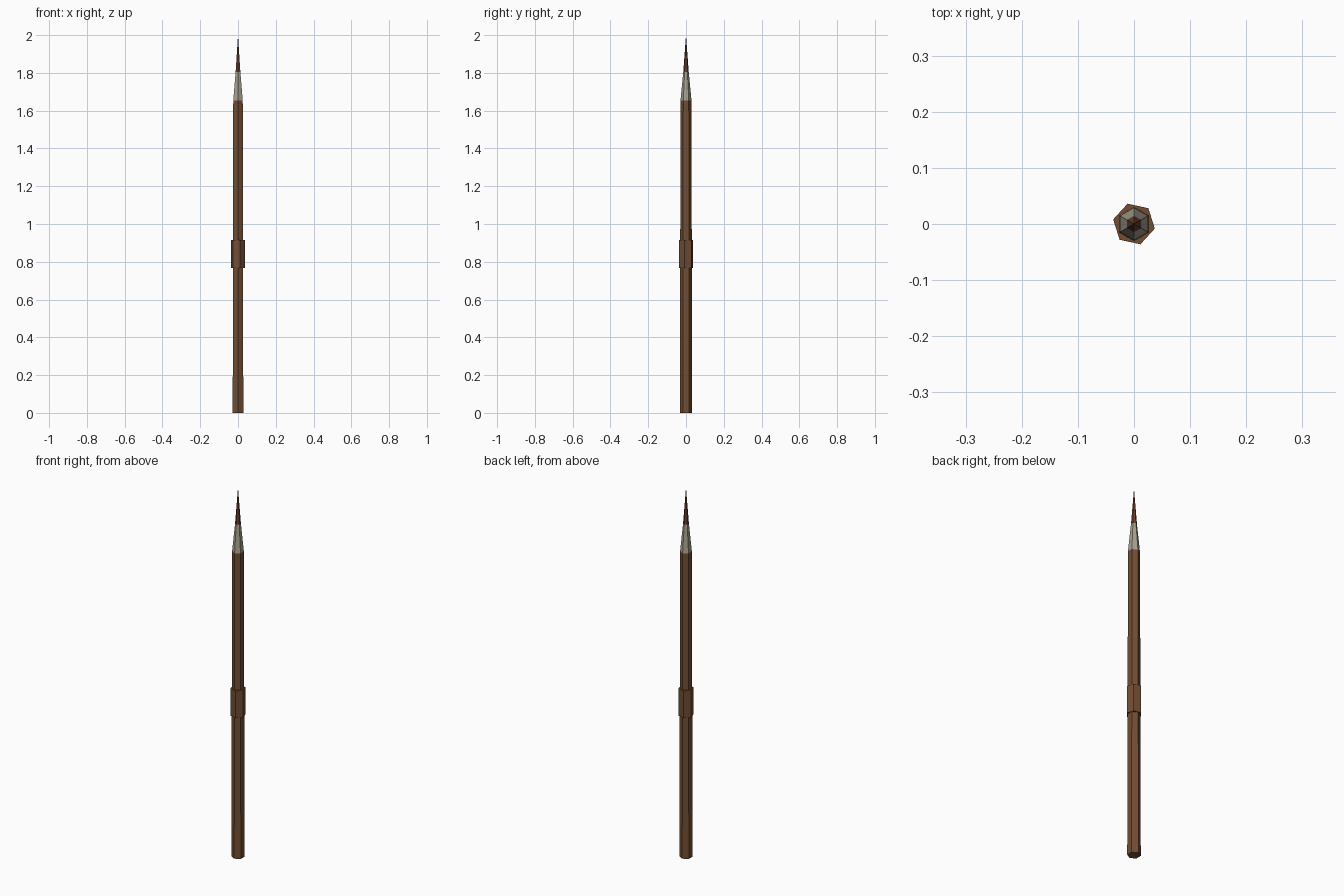
import bpy, bmesh, math

if "Cube" in bpy.data.objects:
    bpy.data.objects.remove(bpy.data.objects["Cube"])


def material(name, rgb):
    m = bpy.data.materials.new(name)
    m.diffuse_color = (*rgb, 1.0)
    m.use_nodes = True
    m.node_tree.nodes["Principled BSDF"].inputs["Base Color"].default_value = m.diffuse_color
    return m


wood = material("brown wood", (0.170, 0.076, 0.034))
binding = material("pale binding", (0.40, 0.36, 0.28))
point = material("reddish brown point", (0.150, 0.052, 0.028))


def hex_section(name, z0, z1, r0, r1, mat, turn=90):
    """Tapered six-sided section; turn is the angle of the first corner."""
    bm = bmesh.new()

    def ring(z, r):
        return [bm.verts.new((r * math.cos(math.radians(turn + 60 * i)),
                              r * math.sin(math.radians(turn + 60 * i)), z))
                for i in range(6)]

    low = ring(z0, r0)
    bm.faces.new(low[::-1])
    if r1 > 0:
        high = ring(z1, r1)
        bm.faces.new(high)
        for i in range(6):
            j = (i + 1) % 6
            bm.faces.new((low[i], low[j], high[j], high[i]))
    else:
        tip = bm.verts.new((0, 0, z1))
        for i in range(6):
            bm.faces.new((low[i], low[(i + 1) % 6], tip))
    mesh = bpy.data.meshes.new(name)
    bm.to_mesh(mesh)
    bm.free()
    mesh.materials.append(mat)
    ob = bpy.data.objects.new(name, mesh)
    bpy.context.collection.objects.link(ob)


# Shaft, hand grip, pale collar and sharp point
hex_section("shaft", 0.0, 1.655, 0.0325, 0.029, wood)
hex_section("grip", 0.767, 0.914, 0.038, 0.038, wood, turn=47.5)
hex_section("collar", 1.655, 1.805, 0.029, 0.0145, binding)
hex_section("spear_point", 1.805, 2.0, 0.0145, 0.0, point)
